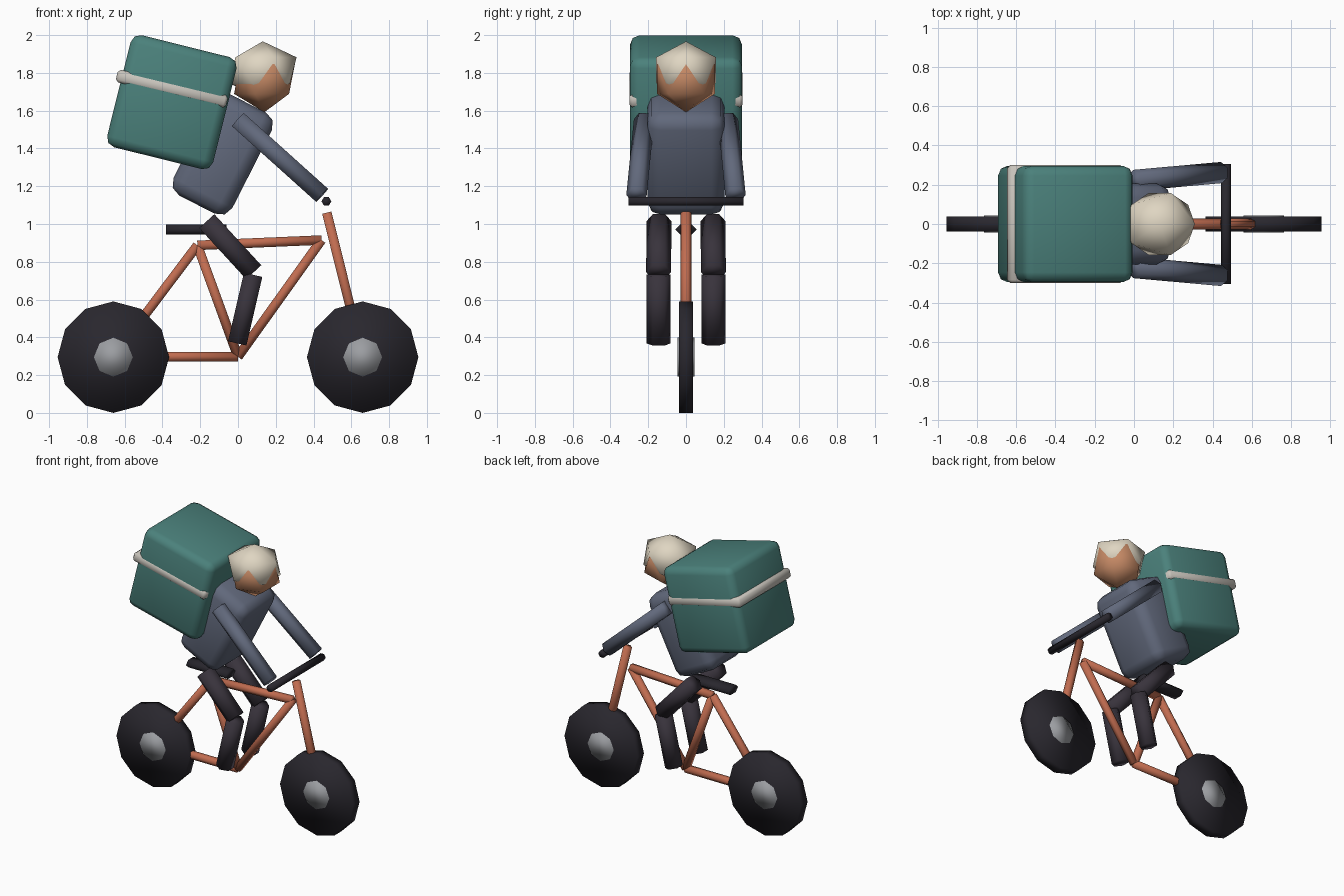
import bpy, bmesh
from math import radians
from mathutils import Vector, Matrix

if "Cube" in bpy.data.objects:
    bpy.data.objects.remove(bpy.data.objects["Cube"])


def material(name, rgb):
    m = bpy.data.materials.new(name)
    m.diffuse_color = (*rgb, 1)
    m.use_nodes = True
    m.node_tree.nodes["Principled BSDF"].inputs["Base Color"].default_value = m.diffuse_color
    return m


TEAL = material("teal", (0.07, 0.22, 0.20))
CREAM = material("cream", (0.74, 0.67, 0.54))
STRAP = material("strap_grey", (0.58, 0.55, 0.50))
SKIN = material("skin", (0.56, 0.25, 0.13))
JACKET = material("jacket_blue", (0.12, 0.14, 0.20))
DARK = material("trousers_dark", (0.04, 0.033, 0.045))
RUBBER = material("rubber", (0.022, 0.02, 0.027))
METAL = material("metal", (0.33, 0.34, 0.36))
ORANGE = material("frame_orange", (0.53, 0.15, 0.08))


def finish(name, bm, mat, matrix):
    me = bpy.data.meshes.new(name)
    bm.to_mesh(me)
    bm.free()
    me.materials.append(mat)
    me.polygons.foreach_set("use_smooth", [True] * len(me.polygons))
    ob = bpy.data.objects.new(name, me)
    ob.matrix_world = matrix
    bpy.context.collection.objects.link(ob)
    return ob


def rod(name, a, b, r, mat, sides=6, side_axis=(0, 1, 0), flat=1.0):
    """Prism from a to b with a corner pointing along side_axis."""
    a, b = Vector(a), Vector(b)
    z = (b - a).normalized()
    x = Vector(side_axis).cross(z).normalized()
    y = z.cross(x)
    bm = bmesh.new()
    bmesh.ops.create_cone(bm, cap_ends=True, segments=sides, radius1=r,
                          radius2=r, depth=(b - a).length)
    bmesh.ops.scale(bm, vec=(flat, 1, 1), verts=bm.verts)
    rot = Matrix((x, y, z)).transposed().to_4x4()
    return finish(name, bm, mat, Matrix.Translation((a + b) / 2) @ rot)


def block(name, centre, size, tilt, bevel, segments, mat):
    """Bevelled box leaning forward by tilt degrees."""
    bm = bmesh.new()
    bmesh.ops.create_cube(bm, size=1)
    bmesh.ops.scale(bm, vec=size, verts=bm.verts)
    bmesh.ops.bevel(bm, geom=bm.edges[:], offset=bevel, segments=segments,
                    profile=0.5, affect='EDGES')
    return finish(name, bm, mat, Matrix.Translation(centre)
                  @ Matrix.Rotation(radians(tilt), 4, 'Y'))


def ball(name, centre, radii, mat):
    bm = bmesh.new()
    bmesh.ops.create_icosphere(bm, subdivisions=1, radius=1)
    bmesh.ops.scale(bm, vec=radii, verts=bm.verts)
    return finish(name, bm, mat, Matrix.Translation(centre))


# Wheels and hubs
for label, x in (("rear", -0.66), ("front", 0.66)):
    for part, r, w, sides, mat in (("wheel", 0.295, 0.037, 12, RUBBER),
                                   ("hub", 0.103, 0.044, 8, METAL)):
        rod(f"{label}_{part}", (x, -w, 0.295), (x, w, 0.295), r, mat,
            sides, side_axis=(0, 0, 1))

# Frame tubes
rear, front = (-0.66, 0, 0.297), (0.66, 0, 0.297)
crank, seat, head = (0, 0, 0.297), (-0.215, 0, 0.887), (0.442, 0, 0.915)
for name, a, b in (("chain_stay", rear, crank), ("seat_stay", rear, seat),
                   ("seat_tube", crank, seat), ("top_tube", seat, head),
                   ("down_tube", crank, head),
                   ("fork", front, (0.47, 0, 1.06))):
    rod(name, a, b, 0.029, ORANGE)

# Handlebar and saddle
rod("handlebar", (0.468, -0.305, 1.12), (0.468, 0.305, 1.12), 0.026, RUBBER,
    side_axis=(1, 0, 0))
rod("saddle", (-0.38, 0, 0.971), (-0.06, 0, 0.971), 0.058, RUBBER, flat=0.54)

# Rider body
block("torso", (-0.081, 0, 1.37), (0.35, 0.41, 0.60), 27, 0.07, 2, JACKET)
ball("head", (0.14, 0, 1.767), (0.18, 0.18, 0.175), SKIN)
ball("helmet", (0.131, 0, 1.814), (0.2, 0.186, 0.153), CREAM)

# Arms and legs
for label, s in (("right", -1), ("left", 1)):
    rod(f"{label}_arm", (0.0, s * 0.222, 1.552), (0.445, s * 0.262, 1.152),
        0.054, JACKET)
    rod(f"{label}_thigh", (-0.165, s * 0.143, 1.015), (0.083, s * 0.145, 0.745),
        0.066, DARK, flat=0.95)
    rod(f"{label}_shin", (0.08, s * 0.145, 0.731), (-0.004, s * 0.145, 0.368),
        0.064, DARK, flat=0.9)

# Delivery box with its strap
block("delivery_box", (-0.35, 0, 1.645), (0.578, 0.592, 0.611), 14, 0.05, 2, TEAL)
block("box_strap", (-0.35, 0, 1.716), (0.60, 0.60, 0.068), 13.5, 0.015, 1, STRAP)
